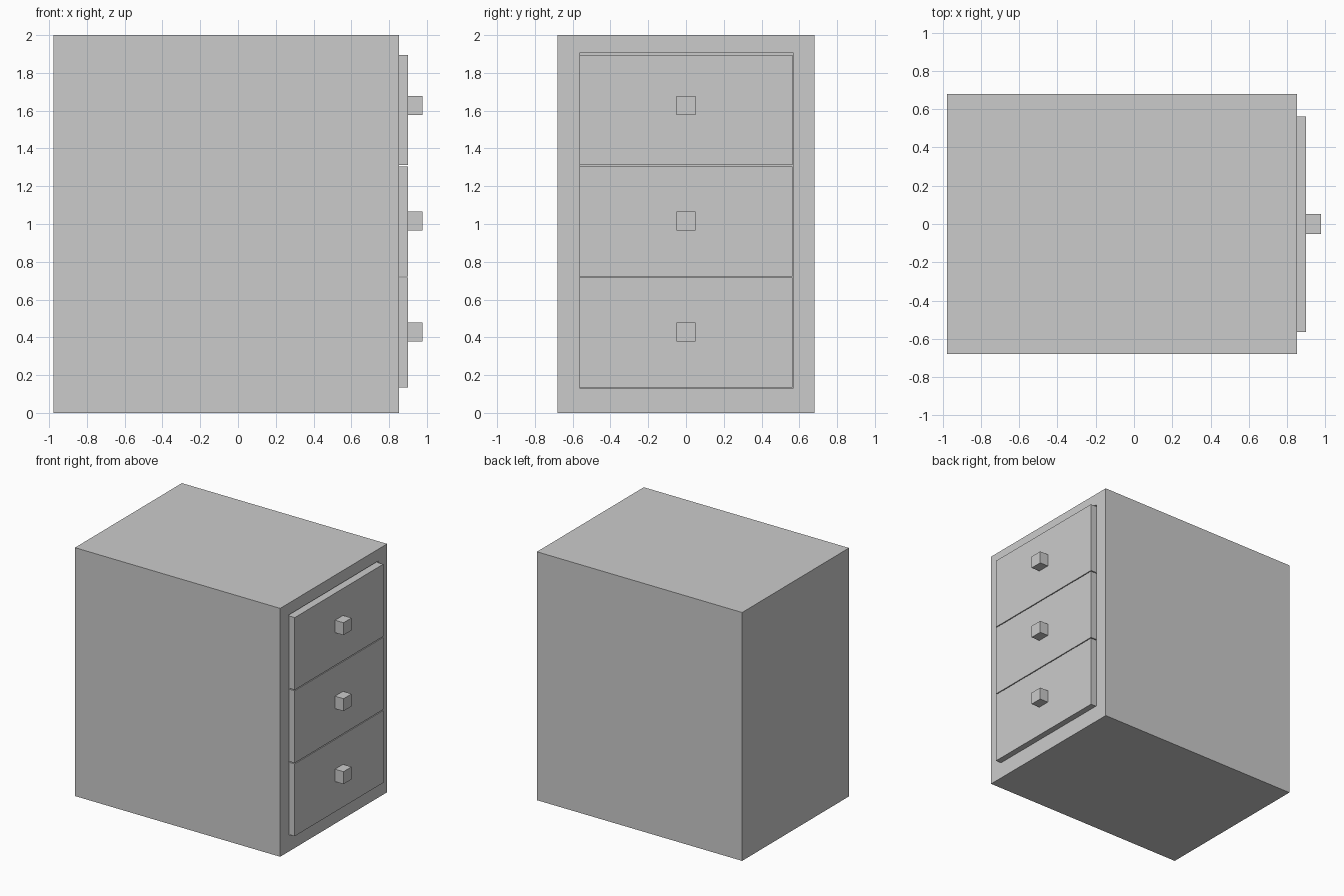
import bpy

if "Cube" in bpy.data.objects:
    bpy.data.objects.remove(bpy.data.objects["Cube"])


def box(name, lo, hi):
    """Axis-aligned box between two corners."""
    size = [b - a for a, b in zip(lo, hi)]
    centre = [(a + b) / 2 for a, b in zip(lo, hi)]
    bpy.ops.mesh.primitive_cube_add(size=1, location=centre)
    ob = bpy.context.object
    ob.name = name
    ob.scale = size
    bpy.ops.object.transform_apply(location=False, rotation=False, scale=True)
    return ob


# Cabinet carcass with a recess for the drawers
body = box("cabinet_body", (-0.976, -0.68, 0), (0.852, 0.68, 2.0))
cutter = box("drawer_opening_cutter", (-0.86, -0.565, 0.133), (1.0, 0.568, 1.905))
cut = body.modifiers.new("drawer_opening", 'BOOLEAN')
cut.operation = 'DIFFERENCE'
cut.solver = 'EXACT'
cut.object = cutter
bpy.context.view_layer.objects.active = body
bpy.ops.object.modifier_apply(modifier=cut.name)
bpy.data.objects.remove(cutter)

# Three stacked drawers, each with a square knob
pitch, height = 0.589, 0.582
for i, label in enumerate(("bottom", "middle", "top")):
    z = 0.134 + i * pitch
    box(f"{label}_drawer", (-0.80, -0.564, z), (0.90, 0.563, z + height))
    zk = 0.428 + i * 0.5995
    if label == "middle":
        zk -= 0.012
    box(f"{label}_knob", (0.898, -0.051, zk - 0.05), (0.976, 0.051, zk + 0.05))
